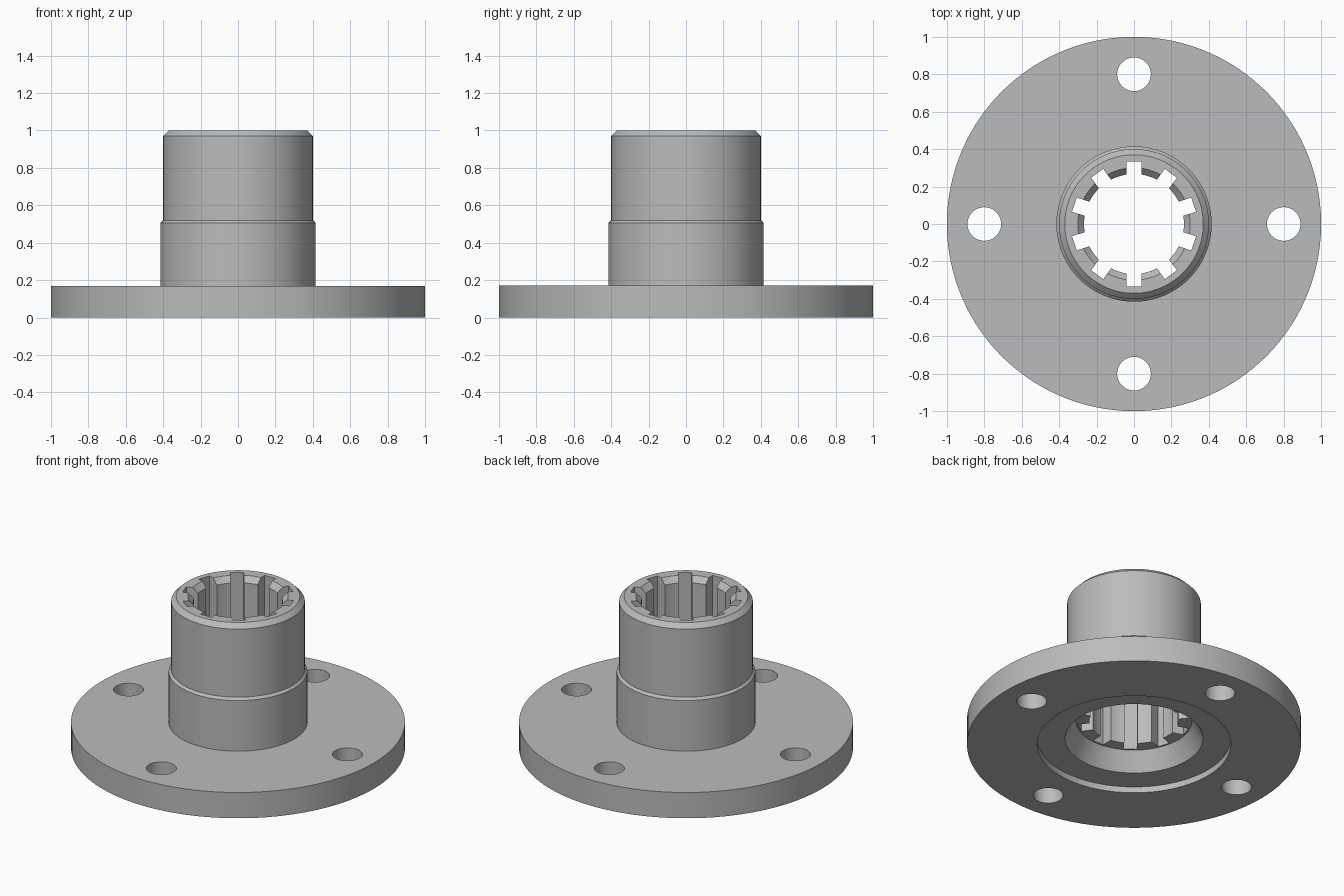
import bpy, bmesh
from math import cos, sin, pi, radians
from mathutils import Matrix

if "Cube" in bpy.data.objects:
    bpy.data.objects.remove(bpy.data.objects["Cube"])

steel = bpy.data.materials.new("grey steel")
steel.use_nodes = True
GREY = (0.5, 0.5, 0.5, 1)
steel.diffuse_color = GREY
steel.node_tree.nodes["Principled BSDF"].inputs["Base Color"].default_value = GREY


def make_object(name, bm):
    bmesh.ops.recalc_face_normals(bm, faces=bm.faces)
    mesh = bpy.data.meshes.new(name)
    bm.to_mesh(mesh)
    bm.free()
    mesh.materials.append(steel)
    obj = bpy.data.objects.new(name, mesh)
    bpy.context.collection.objects.link(obj)
    return obj


def lathe(name, profile, steps):
    """Revolve a closed (radius, height) profile around z."""
    bm = bmesh.new()
    rings = [[bm.verts.new((r * cos(2 * pi * i / steps), r * sin(2 * pi * i / steps), z))
              for r, z in profile] for i in range(steps)]
    n = len(profile)
    for i in range(steps):
        a, b = rings[i], rings[(i + 1) % steps]
        for j in range(n):
            k = (j + 1) % n
            bm.faces.new((a[j], b[j], b[k], a[k]))
    return make_object(name, bm)


# Flange, stepped sleeve, chamfered bore and underside recess in one section
BORE, GROOVE, HALF_WIDTH = 0.267, 0.335, 0.04
section = [
    (1.0, 0), (1.0, 0.17),                       # flange rim
    (0.415, 0.17), (0.415, 0.505),               # collar
    (0.4, 0.52), (0.4, 0.97), (0.37, 1.0),       # sleeve and outer chamfer
    (0.3, 1.0), (BORE, 0.965),                   # inner chamfer
    (BORE, 0.16), (0.347, 0.16),                 # spline ends
    (0.413, 0.04), (0.58, 0.04), (0.58, 0),      # tapered mouth and recess
]
hub = lathe("flanged_hub", section, 120)

# Cutter for the ten spline grooves
bm = bmesh.new()
depth = GROOVE - 0.2
for i in range(10):
    place = (Matrix.Rotation(radians(90 + 36 * i), 4, "Z")
             @ Matrix.Translation((0.2 + depth / 2, 0, 0.6))
             @ Matrix.Diagonal((depth, 2 * HALF_WIDTH, 1.0, 1)))
    bmesh.ops.create_cube(bm, size=1, matrix=place)
grooves = make_object("groove_cutter", bm)

# Cutter for the four bolt holes
bm = bmesh.new()
for i in range(4):
    place = Matrix.Rotation(i * pi / 2, 4, "Z") @ Matrix.Translation((0.8, 0, 0.1))
    bmesh.ops.create_cone(bm, cap_ends=True, segments=40, radius1=0.09,
                          radius2=0.09, depth=0.5, matrix=place)
holes = make_object("bolt_hole_cutter", bm)

# Cut, then drop the helpers
bpy.context.view_layer.objects.active = hub
for cutter in (grooves, holes):
    cutter.hide_render = True
    mod = hub.modifiers.new(cutter.name, "BOOLEAN")
    mod.operation = "DIFFERENCE"
    mod.solver = "EXACT"
    mod.object = cutter
    bpy.ops.object.modifier_apply(modifier=mod.name)
    bpy.data.objects.remove(cutter)

# Smooth round walls, crisp edges
bpy.ops.object.select_all(action="DESELECT")
hub.select_set(True)
bpy.ops.object.shade_smooth_by_angle(angle=radians(20))
